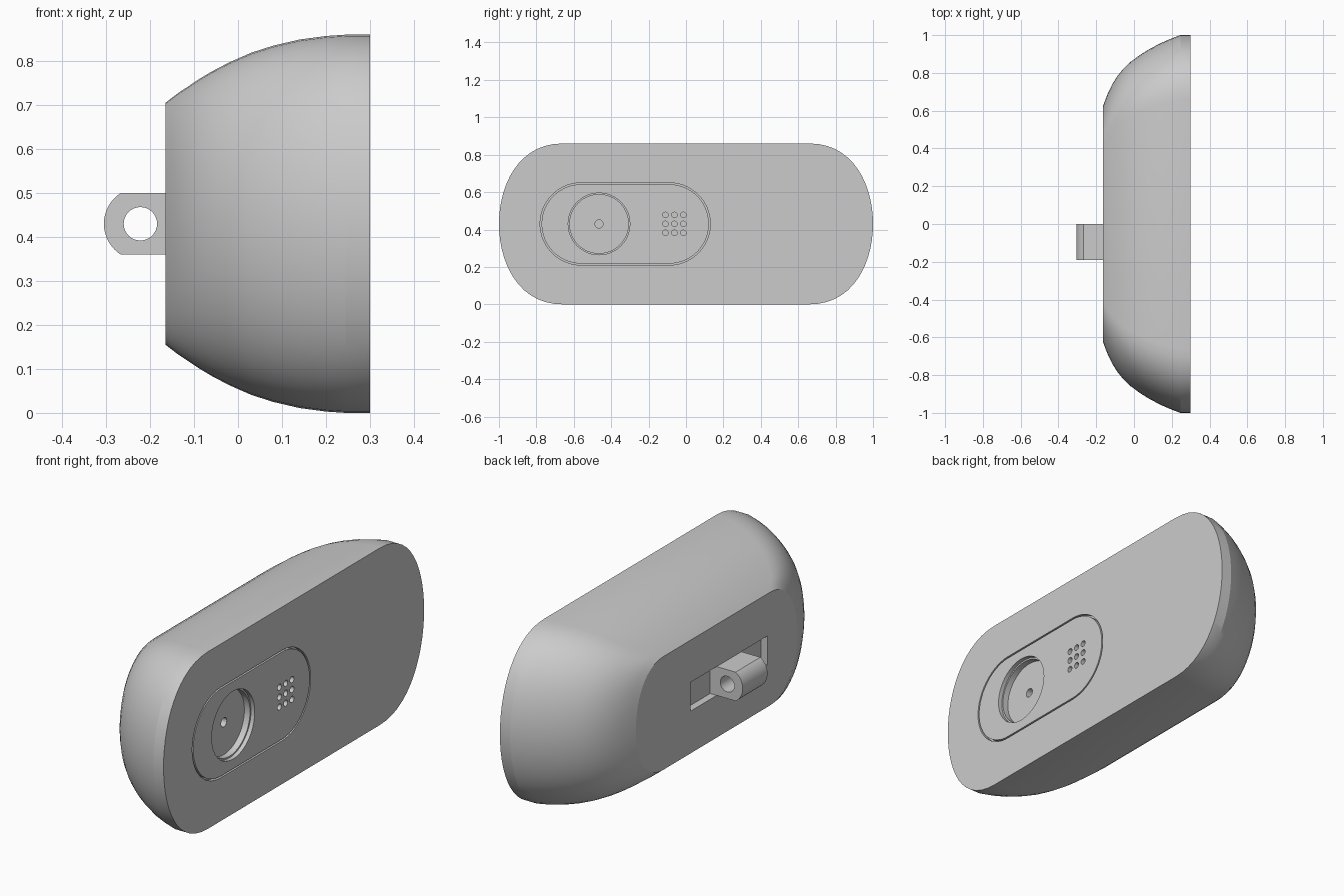
import bpy, bmesh, math

if "Cube" in bpy.data.objects:
    bpy.data.objects.remove(bpy.data.objects["Cube"], do_unlink=True)

grey = bpy.data.materials.new("matte_grey")
grey.use_nodes = True
colour = (0.6, 0.6, 0.6, 1)
grey.diffuse_color = colour
grey.node_tree.nodes["Principled BSDF"].inputs["Base Color"].default_value = colour

ZC = 0.43       # height of the centre line
FRONT = 0.30    # x of the flat broad face
BACK = -0.165   # x of the flat rear face


def loft(name, rings):
    """Skin a list of closed rings and cap both ends."""
    bm = bmesh.new()
    loops = [[bm.verts.new(p) for p in ring] for ring in rings]
    n = len(loops[0])
    for a, b in zip(loops, loops[1:]):
        for i in range(n):
            j = (i + 1) % n
            bm.faces.new((a[i], a[j], b[j], b[i]))
    bm.faces.new(loops[0])
    bm.faces.new(loops[-1])
    bmesh.ops.recalc_face_normals(bm, faces=bm.faces)
    mesh = bpy.data.meshes.new(name)
    bm.to_mesh(mesh)
    bm.free()
    mesh.materials.append(grey)
    ob = bpy.data.objects.new(name, mesh)
    bpy.context.collection.objects.link(ob)
    return ob


def prism_x(name, outline, x0, x1):
    return loft(name, [[(x, y, z) for y, z in outline] for x in (x0, x1)])


def prism_y(name, outline, y0, y1):
    return loft(name, [[(x, y, z) for x, z in outline] for y in (y0, y1)])


def arc(cu, cv, r, start=0.0, end=360.0, n=48):
    closed = abs(end - start) >= 360
    steps = n if closed else n - 1
    return [(cu + r * math.cos(math.radians(start + (end - start) * i / steps)),
             cv + r * math.sin(math.radians(start + (end - start) * i / steps)))
            for i in range(n)]


def stadium(y0, y1, r):
    return arc(y1 - r, ZC, r, -90, 90, 28) + arc(y0 + r, ZC, r, 90, 270, 28)


def cut(target, cutter):
    mod = target.modifiers.new("cut", 'BOOLEAN')
    mod.operation = 'DIFFERENCE'
    mod.solver = 'EXACT'
    mod.object = cutter
    bpy.context.view_layer.objects.active = target
    bpy.ops.object.modifier_apply(modifier=mod.name)
    bpy.data.objects.remove(cutter, do_unlink=True)


def smooth(ob, angle):
    bpy.ops.object.select_all(action='DESELECT')
    ob.select_set(True)
    bpy.context.view_layer.objects.active = ob
    bpy.ops.object.shade_smooth_by_angle(angle=math.radians(angle))


# Unit cross-section: flat top and bottom, bulging rounded ends
def bezier(t, a, b, c, d):
    s = 1 - t
    return s**3 * a + 3 * s * s * t * b + 3 * s * t * t * c + t**3 * d


N = 14
quarter = [(bezier(i / N, 0.66, 0.90, 1, 1), bezier(i / N, 1, 1, 0.47, 0))
           for i in range(N + 1)]
half = quarter + [(y, -z) for y, z in reversed(quarter[:-1])]
section = half + [(-y, -z) for y, z in half]

# Body: stations of x, half width and half height
stations = [(FRONT, 1, 0.43), (0.245, 1, 0.43), (0.20, 0.983, 0.427),
            (0.14, 0.957, 0.419), (0.08, 0.925, 0.405), (0.03, 0.894, 0.389),
            (-0.02, 0.857, 0.367), (-0.06, 0.818, 0.346), (-0.09, 0.78, 0.328),
            (-0.115, 0.74, 0.311), (-0.135, 0.70, 0.298),
            (-0.152, 0.658, 0.285), (BACK, 0.62, 0.275)]
body = loft("body", [[(x, y * hy, ZC + z * hz) for y, z in section]
                     for x, hy, hz in stations])

# Pocket for the faceplate, stepped dial recess and its centre hole
DIAL_Y = -0.465
cut(body, prism_x("pocket_cutter", stadium(-0.78, 0.13, 0.22), FRONT - 0.02, 0.4))
cut(body, prism_x("dial_cutter", arc(DIAL_Y, ZC, 0.157), FRONT - 0.05, 0.4))
cut(body, prism_x("pin_cutter", arc(DIAL_Y, ZC, 0.022, n=20), FRONT - 0.08, 0.4))

# Shallow slot in the rear face around the lug
slot = [(-0.39, 0.36), (0.20, 0.36), (0.20, 0.50), (-0.39, 0.50)]
cut(body, prism_x("slot_cutter", slot, -0.4, BACK + 0.035))
smooth(body, 17)

# Faceplate with dial opening and a grid of small holes
plate = prism_x("faceplate", stadium(-0.772, 0.122, 0.212), FRONT - 0.02, FRONT)
cut(plate, prism_x("opening_cutter", arc(DIAL_Y, ZC, 0.165), 0.2, 0.4))
for row in (-1, 0, 1):
    for col in (-1, 0, 1):
        hole = arc(-0.062 + col * 0.048, ZC + row * 0.048, 0.015, n=16)
        cut(plate, prism_x("vent_cutter", hole, 0.2, 0.4))
smooth(plate, 30)

# Rear lug: rounded tip, flat top and bottom, hole through it
LUG_X = -0.222
tip = math.degrees(math.asin(0.07 / 0.083))
profile = ([(BACK + 0.04, 0.36), (BACK + 0.04, 0.50)]
           + arc(LUG_X, ZC, 0.083, 180 - tip, 180 + tip, 20))
lug = prism_y("rear_lug", profile, -0.19, 0)
cut(lug, prism_y("lug_hole_cutter", arc(LUG_X, ZC, 0.038, n=32), -0.4, 0.2))
smooth(lug, 30)
